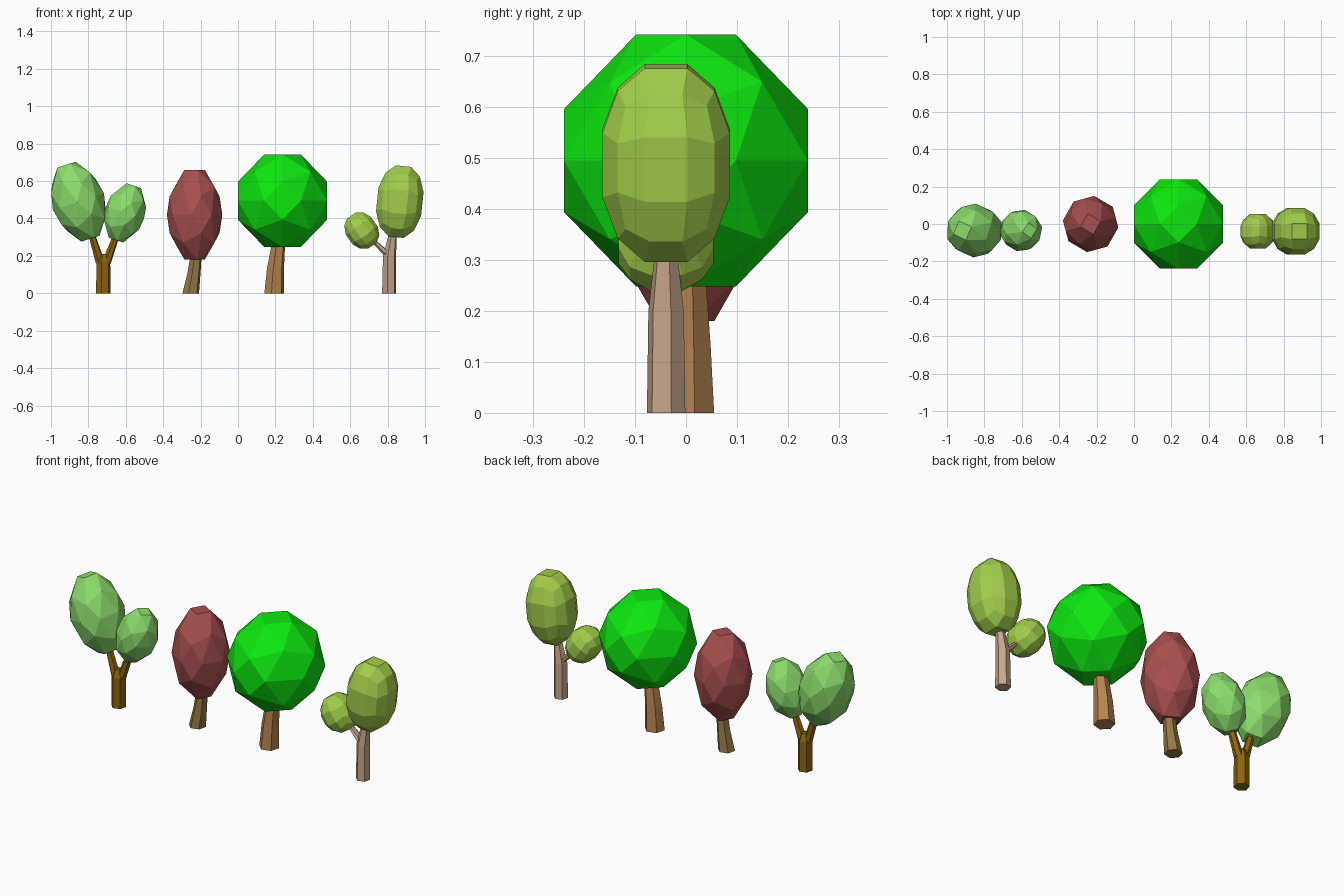
import bpy, bmesh
from math import sin, cos, pi, radians
from mathutils import Matrix, Vector

if "Cube" in bpy.data.objects:
    bpy.data.objects.remove(bpy.data.objects["Cube"])


def material(name, rgb):
    m = bpy.data.materials.new(name)
    m.diffuse_color = (*rgb, 1)
    m.use_nodes = True
    m.node_tree.nodes["Principled BSDF"].inputs["Base Color"].default_value = m.diffuse_color
    return m


def finish(name, bm, mat):
    bmesh.ops.recalc_face_normals(bm, faces=bm.faces[:])
    me = bpy.data.meshes.new(name)
    bm.to_mesh(me)
    bm.free()
    me.materials.append(mat)
    ob = bpy.data.objects.new(name, me)
    bpy.context.collection.objects.link(ob)
    return ob


def place(bm, centre, radii, tilt, spin):
    M = (Matrix.Translation(centre) @ Matrix.Rotation(radians(tilt), 4, 'Y')
         @ Matrix.Diagonal((*radii, 1)) @ Matrix.Rotation(radians(spin), 4, 'Z'))
    bmesh.ops.transform(bm, matrix=M, verts=bm.verts[:])


# Faceted crown: three crossed octagons plus one raised point per octant
def gem_crown(name, mat, centre, radii, tilt=0, spin=0):
    bm = bmesh.new()
    a, c = 0.41, 0.625
    for s in (-1, 1):
        for t in (-1, 1):
            for p in ((0, s * a, t), (0, s, t * a)):
                for k in range(3):
                    bm.verts.new(p[k:] + p[:k])
            for u in (-1, 1):
                bm.verts.new((s * c, t * c, u * c))
    bmesh.ops.convex_hull(bm, input=bm.verts[:])
    bmesh.ops.dissolve_limit(bm, angle_limit=0.01, verts=bm.verts[:], edges=bm.edges[:])
    place(bm, centre, radii, tilt, spin)
    return finish(name, bm, mat)


# Rounder crown: cube grid pushed out to a ball
def ball_crown(name, mat, centre, radii, tilt=0, spin=0):
    bm = bmesh.new()
    bmesh.ops.create_cube(bm, size=2)
    bmesh.ops.subdivide_edges(bm, edges=bm.edges[:], cuts=2, use_grid_fill=True)
    for v in bm.verts:
        v.co = v.co.normalized() * 1.03
    place(bm, centre, radii, tilt, spin)
    return finish(name, bm, mat)


# Hexagonal trunk or branch through rings of (x, y, z, radius)
def limb(name, mat, rings, sides=6):
    bm = bmesh.new()
    loops = [[bm.verts.new((x + r * cos(2 * pi * (i + .25) / sides),
                            y + r * sin(2 * pi * (i + .25) / sides), z))
              for i in range(sides)] for x, y, z, r in rings]
    for lo, hi in zip(loops, loops[1:]):
        for i in range(sides):
            j = (i + 1) % sides
            bm.faces.new((lo[i], lo[j], hi[j], hi[i]))
    bm.faces.new(loops[0][::-1])
    bm.faces.new(loops[-1])
    return finish(name, bm, mat)


pale = material("pale_leaf", (.26, .72, .15))
red = material("red_leaf", (.40, .08, .08))
green = material("green_leaf", (.004, .80, .005))
olive = material("olive_leaf", (.36, .62, .07))
bark_a = material("dark_bark", (.27, .13, .004))
bark_b = material("brown_bark", (.30, .19, .06))
bark_c = material("tan_bark", (.47, .23, .08))
bark_d = material("pale_bark", (.57, .38, .26))

# Forked pale green tree
limb("pale_tree_trunk", bark_a, [(-.72, -.035, 0, .04), (-.72, -.035, .17, .038), (-.72, -.035, .21, .02)])
limb("pale_tree_left_branch", bark_a, [(-.735, -.035, .16, .026), (-.79, -.035, .34, .018)])
limb("pale_tree_right_branch", bark_a, [(-.705, -.035, .16, .026), (-.64, -.035, .34, .018)])
gem_crown("pale_tree_big_crown", pale, (-.853, -.035, .49), (.133, .133, .208), -18, 20)
gem_crown("pale_tree_small_crown", pale, (-.605, -.035, .43), (.101, .104, .153), 18, 10)

# Red tree
limb("red_tree_trunk", bark_b, [(-.253, 0, 0, .046), (-.235, 0, .11, .036), (-.222, 0, .22, .03)])
gem_crown("red_tree_crown", red, (-.232, 0, .42), (.138, .14, .24), 0, 15)

# Round green tree
limb("green_tree_trunk", bark_c, [(.193, .003, 0, .054), (.2, .003, .13, .047), (.218, .003, .28, .036)])
gem_crown("green_tree_crown", green, (.238, 0, .495), (.239, .239, .247))

# Forked olive tree
limb("olive_tree_trunk", bark_d, [(.808, -.039, 0, .039), (.81, -.039, .2, .036), (.828, -.039, .32, .022)])
limb("olive_tree_branch", bark_d, [(.808, -.039, .2, .026), (.72, -.039, .285, .016)])
ball_crown("olive_tree_big_crown", olive, (.865, -.039, .49), (.13, .134, .205), 6)
ball_crown("olive_tree_small_crown", olive, (.662, -.039, .335), (.088, .1, .105), -35)
